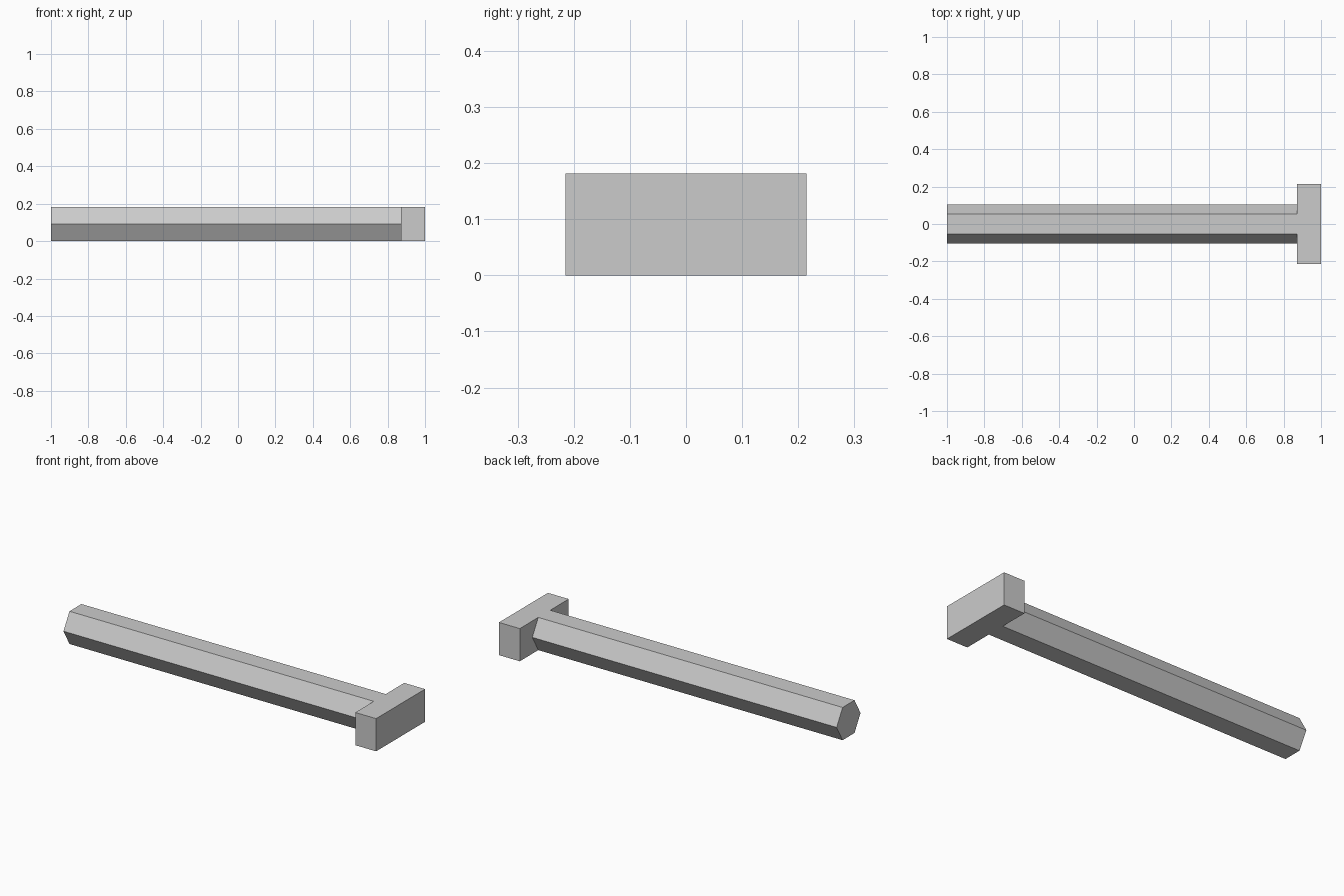
import bpy, bmesh
from math import cos, sin, pi, sqrt

cube = bpy.data.objects.get("Cube")
if cube:
    bpy.data.objects.remove(cube, do_unlink=True)

LENGTH_HALF = 1.0
HEAD_START = 0.872     # where the shaft meets the head
HEAD_HALF_WIDTH = 0.215
RADIUS = 0.105         # corner radius of the hexagonal shaft
MID = RADIUS * sqrt(3) / 2   # half the height, so flats sit flush with the head

grey = bpy.data.materials.new("light_grey")
grey.use_nodes = True
colour = (0.6, 0.6, 0.6, 1)
grey.diffuse_color = colour
grey.node_tree.nodes["Principled BSDF"].inputs["Base Color"].default_value = colour


def prism(name, profile, x0, x1):
    """Extrude a closed (y, z) profile along x as a flat-shaded solid."""
    bm = bmesh.new()
    face = bm.faces.new([bm.verts.new((x0, y, z)) for y, z in profile])
    result = bmesh.ops.extrude_face_region(bm, geom=[face], use_keep_orig=True)
    moved = [v for v in result["geom"] if isinstance(v, bmesh.types.BMVert)]
    bmesh.ops.translate(bm, verts=moved, vec=(x1 - x0, 0, 0))
    bmesh.ops.recalc_face_normals(bm, faces=bm.faces)
    mesh = bpy.data.meshes.new(name)
    bm.to_mesh(mesh)
    bm.free()
    mesh.materials.append(grey)
    obj = bpy.data.objects.new(name, mesh)
    bpy.context.collection.objects.link(obj)
    return obj


# Six-sided shaft with corners pointing to the front and back
hexagon = [(RADIUS * cos(i * pi / 3), MID + RADIUS * sin(i * pi / 3))
           for i in range(6)]
prism("shaft", hexagon, -LENGTH_HALF, HEAD_START)

# Wide rectangular head, flush with the shaft's top and bottom flats
w, h = HEAD_HALF_WIDTH, 2 * MID
prism("head", [(-w, 0), (w, 0), (w, h), (-w, h)], HEAD_START, LENGTH_HALF)
